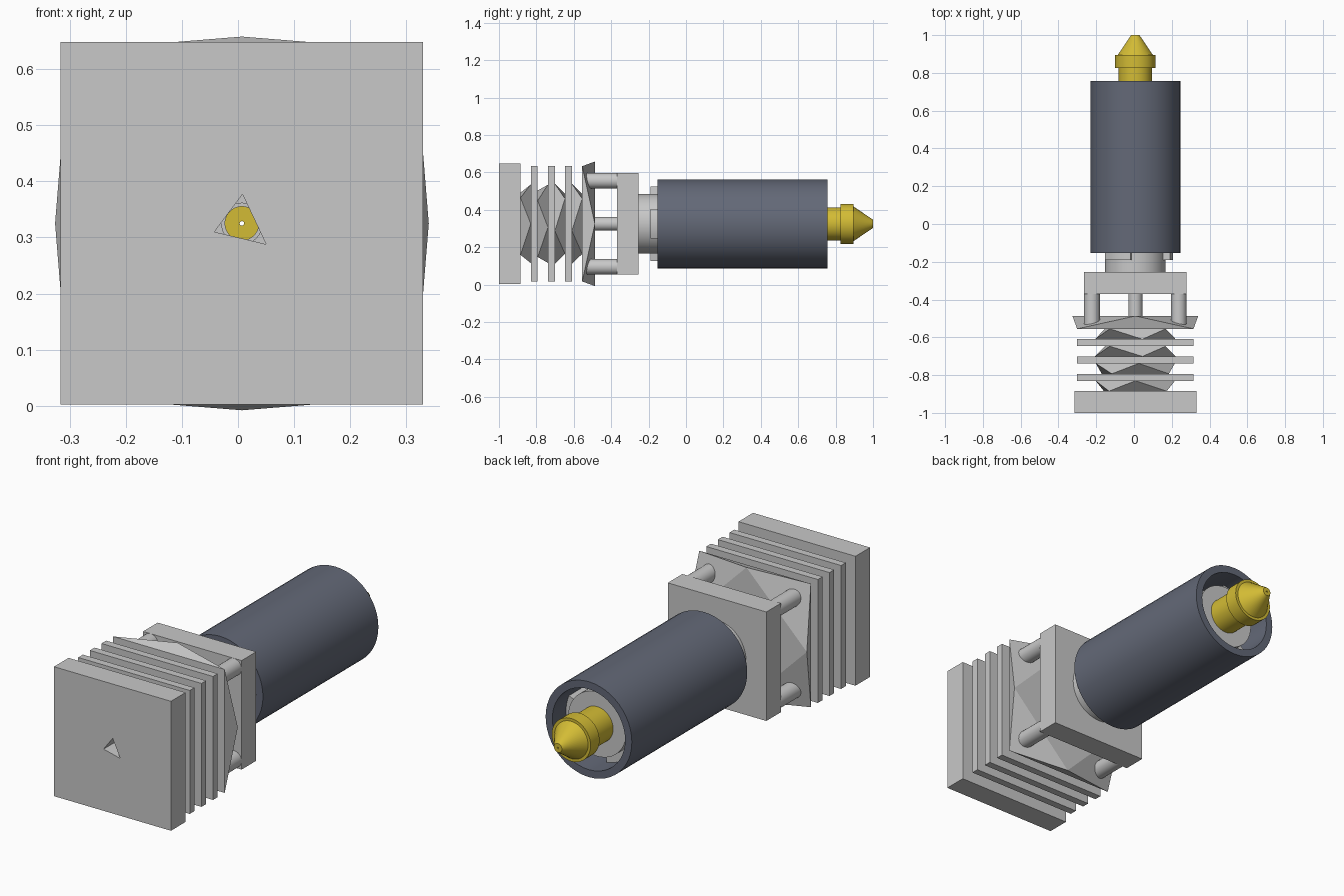
import bpy, bmesh
from math import sin, cos, radians, sqrt, pi

CX, CZ = 0.007, 0.325          # long axis of the assembly, parallel to y

cube = bpy.data.objects.get("Cube")
if cube:
    bpy.data.objects.remove(cube, do_unlink=True)


def material(name, rgb):
    m = bpy.data.materials.new(name)
    m.use_nodes = True
    colour = (*rgb, 1)
    m.diffuse_color = colour
    m.node_tree.nodes["Principled BSDF"].inputs["Base Color"].default_value = colour
    return m


ALUMINIUM = material("light grey metal", (0.58, 0.58, 0.58))
SLEEVE = material("slate blue", (0.125, 0.14, 0.185))
BRASS = material("brass yellow", (0.65, 0.5, 0.035))


def finish(name, bm, mat, smooth=False):
    bmesh.ops.recalc_face_normals(bm, faces=bm.faces)
    mesh = bpy.data.meshes.new(name)
    bm.to_mesh(mesh)
    bm.free()
    mesh.materials.append(mat)
    ob = bpy.data.objects.new(name, mesh)
    bpy.context.collection.objects.link(ob)
    if smooth:
        bpy.ops.object.select_all(action='DESELECT')
        ob.select_set(True)
        bpy.context.view_layer.objects.active = ob
        bpy.ops.object.shade_smooth_by_angle(angle=radians(35))
    return ob


def ngon(n, r, start=0):
    return [(r * cos(radians(start) + 2 * pi * i / n),
             r * sin(radians(start) + 2 * pi * i / n)) for i in range(n)]


def square(half):
    return ngon(4, half * sqrt(2), 45)


BORE = [(0.001, 0.052), (-0.049, -0.015), (0.043, -0.037)]


def slab(name, front, back, y0, y1, hole=BORE, twisted=False, mat=ALUMINIUM):
    """Solid between two outlines, with a bore along y."""
    bm = bmesh.new()

    def ring(pts, y):
        return [bm.verts.new((CX + x, y, CZ + z)) for x, z in pts]

    def wall(a, b, twist):
        n = len(a)
        for i in range(n):
            j = (i + 1) % n
            if twist:
                bm.faces.new((a[i], b[i], a[j]))
                bm.faces.new((b[i], b[j], a[j]))
            else:
                bm.faces.new((a[i], b[i], b[j], a[j]))

    fo, bo = ring(front, y0), ring(back, y1)
    fi, bi = ring(hole, y0), ring(hole, y1)
    wall(fo, bo, twisted)
    wall(fi, bi, False)
    for outer, inner in ((fo, fi), (bo, bi)):
        edges = [bm.edges.get((r[i - 1], r[i])) for r in (outer, inner) for i in range(len(r))]
        bmesh.ops.triangle_fill(bm, edges=edges, use_beauty=True)
    return finish(name, bm, mat)


def lathe(name, profile, mat, x=CX, z=CZ, segments=48):
    """Closed (radius, y) profile turned about an axis along y."""
    bm = bmesh.new()
    rings = [[bm.verts.new((x + r * cos(2 * pi * i / segments), y,
                            z + r * sin(2 * pi * i / segments)))
              for i in range(segments)] for r, y in profile]
    for k, a in enumerate(rings):
        b = rings[(k + 1) % len(rings)]
        for i in range(segments):
            j = (i + 1) % segments
            bm.faces.new((a[i], a[j], b[j], b[i]))
    return finish(name, bm, mat, True)


def tube(name, r_in, r_out, y0, y1, mat):
    return lathe(name, [(r_in, y0), (r_out, y0), (r_out, y1), (r_in, y1)], mat)


# Cooler: thick end plate and thin fins
slab("end_plate", square(0.323), square(0.323), -1, -0.885)
for i, y in enumerate((-0.83, -0.738, -0.647)):
    slab(f"cooling_fin_{i + 1}", square(0.308), square(0.308), y, y + 0.037)

# Last fin: square front, diamond back with its points at mid-side
slab("folded_fin", square(0.308), ngon(4, 0.333, 90), -0.555, -0.487, twisted=True)

# Faceted core pieces between the fins
gaps = ((-0.885, -0.83, 40), (-0.793, -0.738, 35), (-0.701, -0.647, -10), (-0.61, -0.555, -10))
for i, (y0, y1, turn) in enumerate(gaps):
    slab(f"cooler_core_{i + 1}", ngon(4, 0.217, turn), ngon(4, 0.21, turn + 50),
         y0, y1, twisted=True)

# Mounting block, four posts and the thin centre tube
slab("mounting_block", square(0.272), square(0.272), -0.37, -0.255, hole=ngon(16, 0.036))
for side, sx in (("right", -1), ("left", 1)):
    for level, sz in (("lower", -1), ("upper", 1)):
        bm = bmesh.new()
        bmesh.ops.create_cone(bm, cap_ends=True, segments=24, radius1=0.042,
                              radius2=0.042, depth=0.18)
        for v in bm.verts:
            px, py, pz = v.co
            v.co = (CX + sx * 0.23 + px, -0.45 + pz, CZ + sz * 0.23 + py)
        finish(f"{level}_{side}_post", bm, ALUMINIUM, True)
tube("centre_tube", 0.03, 0.037, -0.53, -0.25, ALUMINIUM)

# Heater core with three lengthwise ribs inside the sleeve
tube("heater_core", 0.03, 0.16, -0.256, 0.69, ALUMINIUM)
for k in range(3):
    bm = bmesh.new()
    arc = [radians(120 * k - 23 + 46 * i / 8) for i in range(9)]
    outline = [(0.2, a) for a in arc] + [(0.15, a) for a in reversed(arc)]
    face = bm.faces.new([bm.verts.new((CX + r * cos(a), -0.19, CZ + r * sin(a)))
                         for r, a in outline])
    ext = bmesh.ops.extrude_face_region(bm, geom=[face], use_keep_orig=True)
    moved = [g for g in ext["geom"] if isinstance(g, bmesh.types.BMVert)]
    bmesh.ops.translate(bm, verts=moved, vec=(0, 0.84, 0))
    finish(f"heater_rib_{k + 1}", bm, ALUMINIUM, True)

# Outer sleeve
tube("outer_sleeve", 0.201, 0.238, -0.153, 0.757, SLEEVE)

# Brass nozzle
lathe("nozzle", [(0.004, 0.65), (0.088, 0.65), (0.088, 0.825), (0.107, 0.825),
                 (0.107, 0.895), (0.093, 0.895), (0.022, 1.0), (0.004, 1.0)], BRASS)
